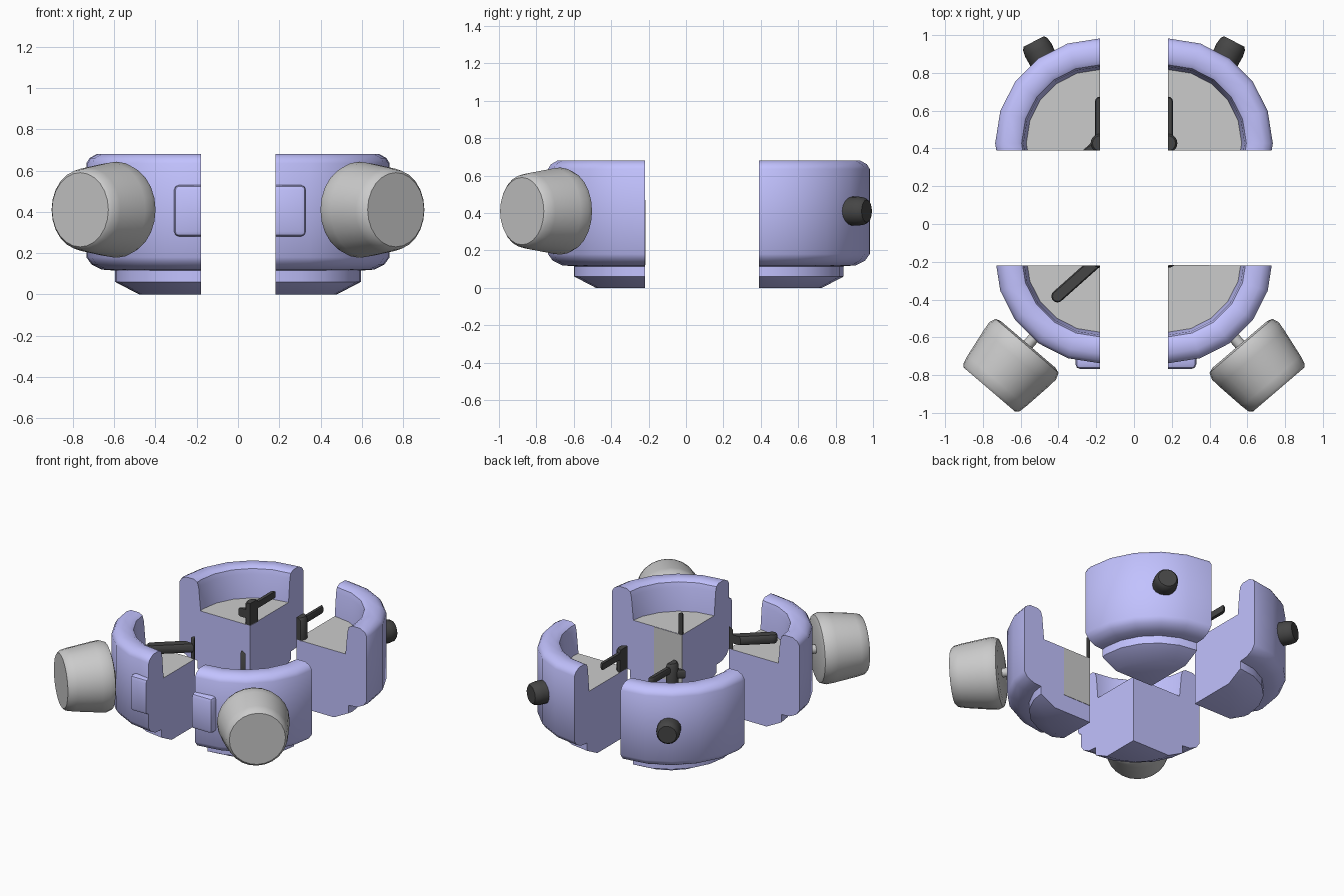
import bpy, bmesh, math
from mathutils import Vector, Matrix

if "Cube" in bpy.data.objects:
    bpy.data.objects.remove(bpy.data.objects["Cube"])


def material(name, col):
    m = bpy.data.materials.new(name)
    m.diffuse_color = (*col, 1)
    m.use_nodes = True
    m.node_tree.nodes["Principled BSDF"].inputs["Base Color"].default_value = m.diffuse_color
    return m


PURPLE = material("purple", (0.54, 0.54, 1.0))
BLACK = material("black", (0.06, 0.06, 0.06))
GREY = material("grey", (0.8, 0.8, 0.8))


def finish(bm, name, mats):
    bmesh.ops.recalc_face_normals(bm, faces=bm.faces[:])
    me = bpy.data.meshes.new(name)
    bm.to_mesh(me)
    bm.free()
    ob = bpy.data.objects.new(name, me)
    bpy.context.collection.objects.link(ob)
    for m in mats:
        me.materials.append(m)
    return ob


def lathe(profile, n, origin=(0, 0, 0), axis=(0, 0, 1)):
    """Closed turned solid from (radius, height) points along an axis."""
    bm = bmesh.new()
    mat = Matrix.Translation(origin) @ Vector(axis).to_track_quat('Z', 'Y').to_matrix().to_4x4()
    rings = []
    for r, h in profile:
        rings.append([bm.verts.new(mat @ Vector((r * math.cos(2 * math.pi * i / n),
                                                 r * math.sin(2 * math.pi * i / n), h)))
                      for i in range(n)])
    for a, b in zip(rings, rings[1:]):
        for i in range(n):
            j = (i + 1) % n
            bm.faces.new((a[i], a[j], b[j], b[i]))
    bm.faces.new(rings[0][::-1])
    bm.faces.new(rings[-1])
    bmesh.ops.recalc_face_normals(bm, faces=bm.faces[:])
    return bm


def bar(a, b, r, z0, z1):
    """Flat bar with round ends."""
    bm = bmesh.new()
    for p in (a, b):
        for i in range(12):
            t = 2 * math.pi * i / 12
            for z, k in ((z0, 0.8), (z0 + .012, 1), (z1 - .012, 1), (z1, 0.8)):
                bm.verts.new((p[0] + r * k * math.cos(t), p[1] + r * k * math.sin(t), z))
    res = bmesh.ops.convex_hull(bm, input=bm.verts[:])
    bmesh.ops.delete(bm, geom=list({v for v in res['geom_interior'] if isinstance(v, bmesh.types.BMVert)}),
                     context='VERTS')
    return bm


CUT = Vector((0.001, -0.0375, 0))


def explode(src, name, mats):
    """Cut a whole part into four quarters and move them apart."""
    for sx, side in ((-1, "left"), (1, "right")):
        for sy, end in ((-1, "front"), (1, "back")):
            bm = src.copy()
            for no in ((-sx, 0, 0), (0, -sy, 0)):
                bmesh.ops.bisect_plane(bm, geom=bm.verts[:] + bm.edges[:] + bm.faces[:], dist=1e-5,
                                       plane_co=CUT, plane_no=no, clear_outer=True)
                edges = [e for e in bm.edges if e.is_boundary]
                if edges:
                    for f in bmesh.ops.holes_fill(bm, edges=edges, sides=0)['faces']:
                        f.material_index = 0
            if not bm.faces:
                bm.free()
                continue
            bmesh.ops.translate(bm, verts=bm.verts[:],
                                vec=(0.18 * sx, 0.4275 if sy > 0 else -0.1825, 0))
            finish(bm, f"{name}_{end}_{side}", mats)
    src.free()


# clock case with recessed grey dial
case = lathe([(.30, 0), (.415, .06), (.415, .115), (.48, .12), (.53, .145), (.555, .18),
              (.555, .635), (.54, .66), (.505, .68), (.44, .68), (.415, .665),
              (.405, .63), (.39, .47)], 20)
for f in case.faces:
    if abs(f.calc_center_median().z - .47) < .01 and len(f.verts) > 4:
        f.material_index = 1
explode(case, "case", [PURPLE, GREY])

# raised block on the front of the case
block = bmesh.new()
bmesh.ops.create_cube(block, size=1, matrix=Matrix.Translation((.01, -.535, .405))
                      @ Matrix.Diagonal((.28, .10, .25, 1)))
bmesh.ops.bevel(block, geom=block.edges[:], offset=.025, segments=2, profile=.5, affect='EDGES')
explode(block, "front_block", [PURPLE])

# hub and hands
explode(lathe([(.05, .465), (.05, .61), (.04, .625)], 14), "hub", [BLACK])
explode(bar((0, 0), (0, .22), .027, .56, .605), "minute_hand", [BLACK])
explode(bar((0, 0), (-.225, -.20), .033, .515, .575), "hour_hand", [BLACK])

# grey patch on one cut face
patch = bmesh.new()
bmesh.ops.create_cube(patch, size=1, matrix=Matrix.Translation((.291, -.2195, .295))
                      @ Matrix.Diagonal((.218, .004, .346, 1)))
finish(patch, "cut_face_patch", [GREY])

for s, side in ((-1, "left"), (1, "right")):
    # bell and its stem
    n = Vector((s * .65, -.76, 0)).normalized()
    outer = Vector((s * .765, -.877, .41))
    finish(lathe([(.19, -.315), (.22, -.305), (.233, -.27), (.228, -.22), (.205, -.06),
                  (.195, -.015), (.18, 0)], 24, outer, n), f"bell_{side}", [])
    finish(lathe([(.03, -.48), (.03, -.30)], 12, outer, n), f"bell_stem_{side}", [])
    # rear foot
    finish(lathe([(.075, -.02), (.078, .07), (.072, .105), (.06, .12)], 16,
                 (s * .475, .86, .41), (s * .46, .88, 0)), f"foot_{side}", [BLACK])

bpy.ops.object.select_all(action='SELECT')
bpy.context.view_layer.objects.active = bpy.context.scene.objects[0]
bpy.ops.object.shade_smooth_by_angle(angle=math.radians(38))
